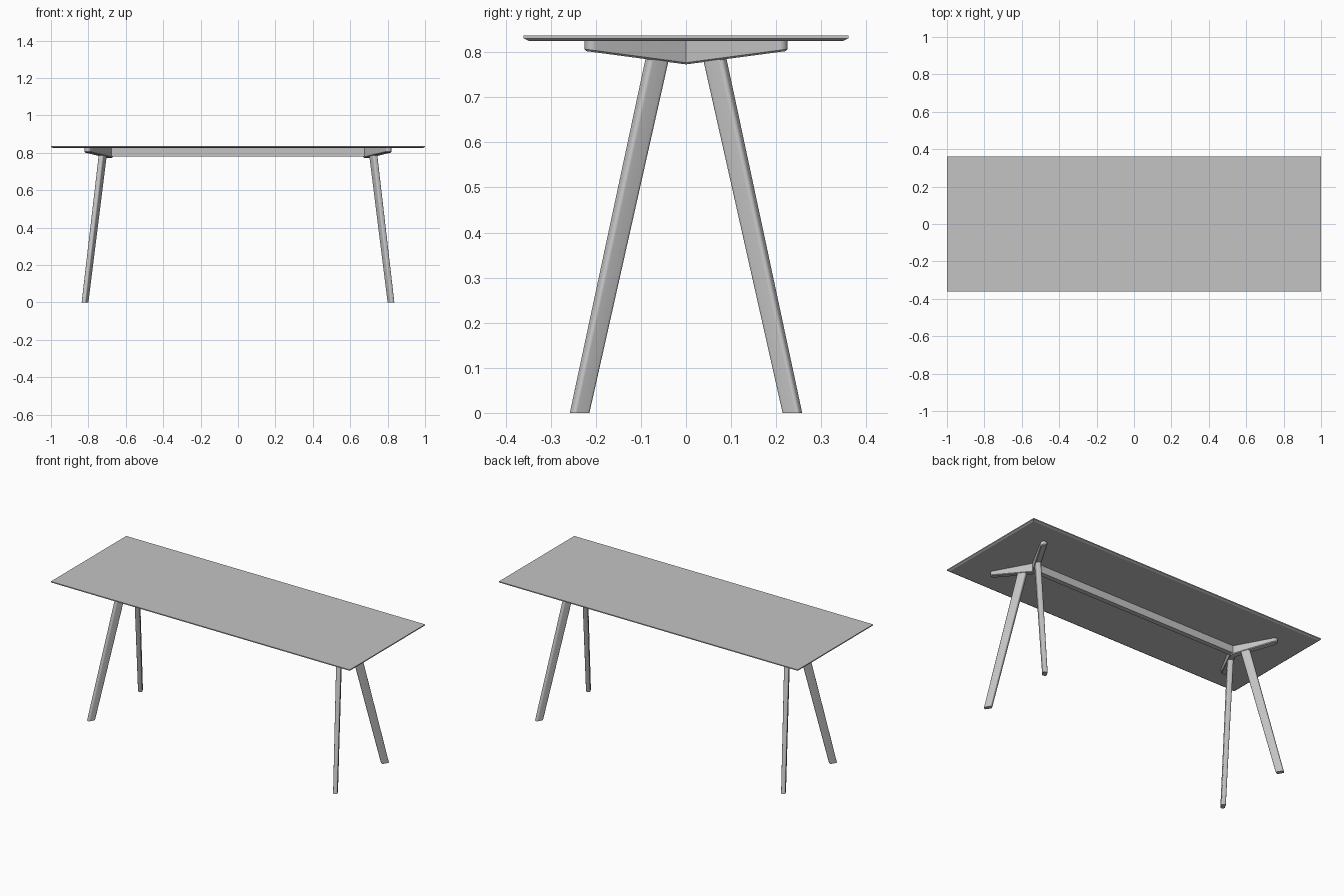
import bpy, bmesh
from math import pi, cos, sin, atan2, radians
from mathutils import Vector

cube = bpy.data.objects.get("Cube")
if cube:
    bpy.data.objects.remove(cube)

grey = bpy.data.materials.new("light_grey")
grey.use_nodes = True
colour = (0.55, 0.55, 0.55, 1)
grey.diffuse_color = colour
grey.node_tree.nodes["Principled BSDF"].inputs["Base Color"].default_value = colour


def loft(name, rings, mirror=()):
    """Skin stacked rings, cap both ends, mirror about the given axes."""
    bm = bmesh.new()
    loops = [[bm.verts.new(p) for p in ring] for ring in rings]
    n = len(loops[0])
    for a, b in zip(loops, loops[1:]):
        for i in range(n):
            j = (i + 1) % n
            bm.faces.new((a[i], a[j], b[j], b[i]))
    bm.faces.new(loops[0])
    bm.faces.new(loops[-1])
    bmesh.ops.recalc_face_normals(bm, faces=bm.faces)
    # Drop walls lying on the mirror plane
    if "Y" in mirror:
        walls = [f for f in bm.faces if all(abs(v.co.y) < 1e-5 for v in f.verts)]
        bmesh.ops.delete(bm, geom=walls, context="FACES")
    mesh = bpy.data.meshes.new(name)
    bm.to_mesh(mesh)
    bm.free()
    mesh.materials.append(grey)
    obj = bpy.data.objects.new(name, mesh)
    bpy.context.collection.objects.link(obj)
    if mirror:
        mod = obj.modifiers.new("mirror", "MIRROR")
        mod.use_axis = ["X" in mirror, "Y" in mirror, False]
        mod.use_mirror_merge = False
    bpy.ops.object.select_all(action="DESELECT")
    bpy.context.view_layer.objects.active = obj
    obj.select_set(True)
    bpy.ops.object.shade_smooth_by_angle(angle=radians(12))
    return obj


def rectangle(hx, hy, z):
    return [(-hx, -hy, z), (hx, -hy, z), (hx, hy, z), (-hx, hy, z)]


# Splay direction shared by the bracket arms and legs
foot = Vector((0.818, 0.236, 0))
head = Vector((0.724, 0.065, 0.78))
splay = atan2(foot.y - head.y, foot.x - head.x)
along = Vector((cos(splay), sin(splay), 0))
across = Vector((-sin(splay), cos(splay), 0))

# Table top with a chamfered lower edge
loft("table_top", [rectangle(0.99, 0.348, 0.825),
                   rectangle(1, 0.36, 0.831),
                   rectangle(1, 0.36, 0.837)])

# Long beam under the top
loft("beam", [rectangle(0.675, 0.015, 0.781), rectangle(0.675, 0.015, 0.826)])

# V-shaped brackets: one arm with a round tip, mirrored
apex_x = head.x - head.y / along.y * along.x
tip = Vector((apex_x, 0, 0)) + along * (0.208 / along.y)


def arm_outline(half, height):
    side = half / along.y
    pts = [Vector((apex_x + side, 0, 0))]
    for i in range(19):
        a = splay - pi / 2 + pi * i / 18
        pts.append(tip + Vector((cos(a), sin(a), 0)) * half)
    pts.append(Vector((apex_x - side, 0, 0)))
    return [(p.x, p.y, height(p.y)) for p in pts]


def underside(y):
    return 0.773 + 0.133 * y


loft("brackets", [arm_outline(0.013, underside),
                  arm_outline(0.017, lambda y: underside(y) + 0.004),
                  arm_outline(0.017, lambda y: 0.826)], mirror="XY")


# Splayed legs with a rounded oblong section, wider at the head
def leg_section(centre, scale, radius=0.008):
    pts = []
    for k, (u, v) in enumerate(((1, 1), (-1, 1), (-1, -1), (1, -1))):
        for i in range(10):
            a = pi / 2 * (k + i / 9)
            s = u * 0.0135 + radius * cos(a)
            t = v * 0.004 + radius * sin(a)
            pts.append(centre + (along * s + across * t) * scale)
    return pts


top_end = foot.lerp(head, 1.02)
loft("legs", [leg_section(foot, 1), leg_section(top_end, 1.2)], mirror="XY")
